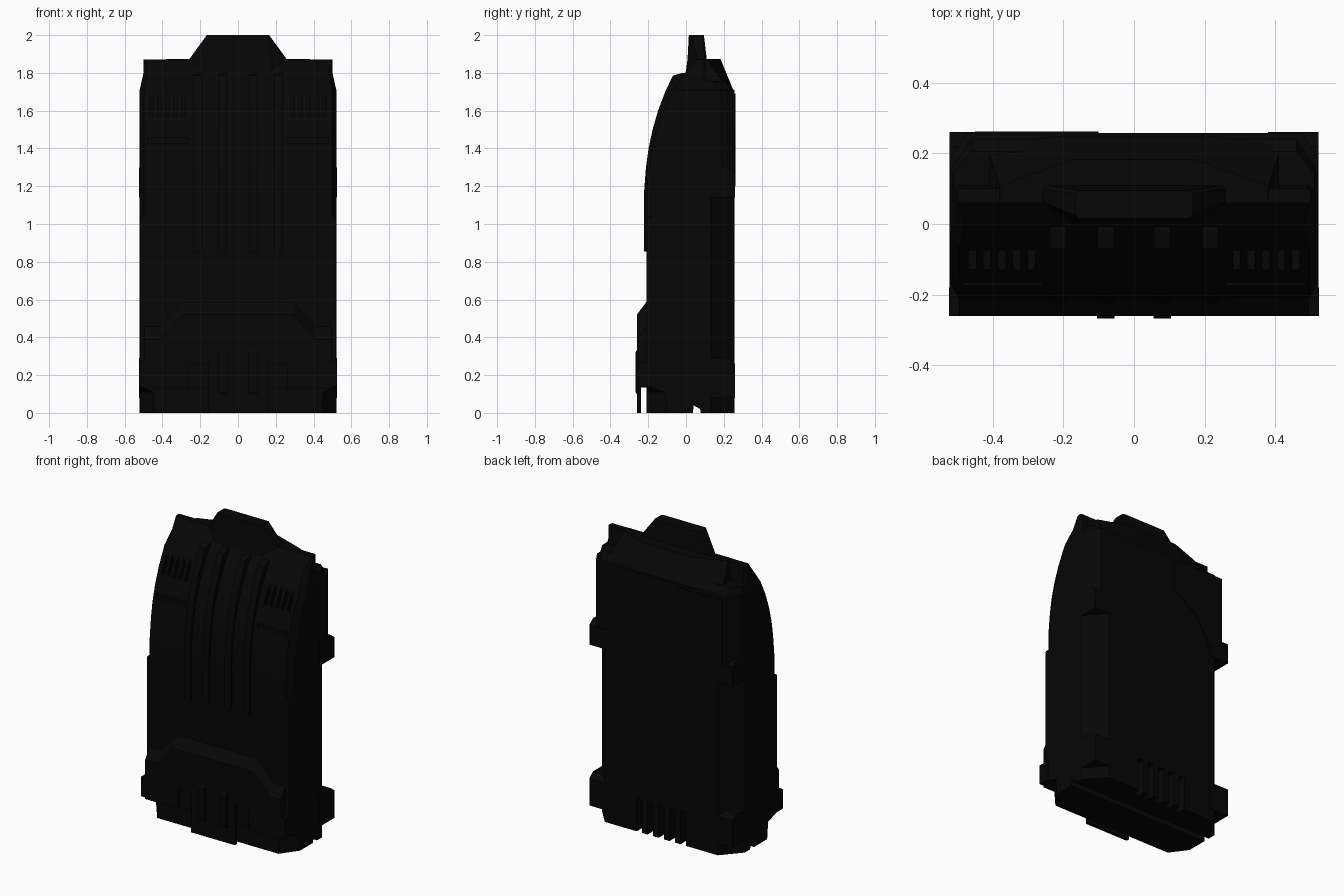
import bpy, bmesh, math

if "Cube" in bpy.data.objects:
    bpy.data.objects.remove(bpy.data.objects["Cube"])

mat = bpy.data.materials.new("matte black")
mat.diffuse_color = (0.0018, 0.0018, 0.0018, 1)
mat.use_nodes = True
mat.node_tree.nodes["Principled BSDF"].inputs["Base Color"].default_value = mat.diffuse_color


def finish(name, bm, smooth=False):
    bmesh.ops.recalc_face_normals(bm, faces=bm.faces)
    me = bpy.data.meshes.new(name)
    bm.to_mesh(me)
    bm.free()
    ob = bpy.data.objects.new(name, me)
    bpy.context.collection.objects.link(ob)
    me.materials.append(mat)
    if smooth:
        bpy.ops.object.select_all(action='DESELECT')
        ob.select_set(True)
        bpy.context.view_layer.objects.active = ob
        bpy.ops.object.shade_smooth_by_angle(angle=math.radians(20))
    return ob


def loft(name, levels, smooth=False):
    """Stack of chamfered plan outlines: z, half width, front, back, front chamfer xy, back chamfer xy."""
    bm = bmesh.new()
    rings = []
    for z, w, f, b, fx, fy, bx, by in levels:
        half = [(w - fx, f), (w, f + fy), (w, b - by), (w - bx, b)]
        pts = half + [(-x, y) for x, y in reversed(half)]
        rings.append([bm.verts.new((x, y, z)) for x, y in pts])
    for lo, hi in zip(rings, rings[1:]):
        for i in range(8):
            j = (i + 1) % 8
            bm.faces.new((lo[i], lo[j], hi[j], hi[i]))
    bm.faces.new(rings[0])
    bm.faces.new(rings[-1])
    return finish(name, bm, smooth)


def prism(name, pts, axis, lo, hi):
    """Extrude a 2D outline along x (points are y,z) or y (points are x,z)."""
    bm = bmesh.new()
    put = (lambda p, d: (d, p[0], p[1])) if axis == 'x' else (lambda p, d: (p[0], d, p[1]))
    a = [bm.verts.new(put(p, lo)) for p in pts]
    b = [bm.verts.new(put(p, hi)) for p in pts]
    bm.faces.new(a)
    bm.faces.new(b)
    for i in range(len(pts)):
        j = (i + 1) % len(pts)
        bm.faces.new((a[i], a[j], b[j], b[i]))
    return finish(name, bm)


def box(name, x0, x1, y0, y1, z0, z1):
    return prism(name, [(y0, z0), (y1, z0), (y1, z1), (y0, z1)], 'x', x0, x1)


FRONT = [(0, -.21), (.6, -.21), (.9, -.21), (1.17, -.21), (1.3, -.197), (1.4, -.181),
         (1.5, -.155), (1.6, -.118), (1.7, -.07), (1.8, -.007)]


def front_y(z):
    for (z0, y0), (z1, y1) in zip(FRONT, FRONT[1:]):
        if z <= z1:
            return y0 + (y1 - y0) * (z - z0) / (z1 - z0)
    return FRONT[-1][1]


# Main body with curved front, chamfered corners and a thin upright top edge
levels = []
for z, fx, fy in ((0, .08, .11), (.11, .07, .10), (.14, .004, .008), (.6, .004, .008),
                  (1.04, .004, .008)):
    levels.append((z, .522, front_y(z), .257, fx, fy, .11, .125))
levels.append((1.042, .522, -.21, .257, .025, .045, .11, .125))
levels.append((1.17, .522, -.21, .257, .025, .045, .11, .125))
for z in (1.172, 1.3, 1.4, 1.5, 1.6, 1.71):
    levels.append((z, .522, front_y(z), .257, .025, .045, .045, .075))
levels += [(1.712, .52, front_y(1.712), .24, .025, .045, .06, .09),
           (1.755, .51, front_y(1.755), .205, .022, .04, .05, .06),
           (1.757, .51, front_y(1.757), .11, .022, .04, .015, .02),
           (1.80, .50, -.007, .105, .02, .04, .01, .02),
           (1.872, .50, .06, .10, .005, .01, .005, .01)]
body = loft("body", levels, True)

# Raised top block and its rear ramp
loft("top_block", [(1.74, .26, -.01, .12, .09, .05, .01, .01),
                   (1.87, .26, .008, .11, .095, .055, .01, .01),
                   (2.0, .165, .015, .095, .01, .01, .01, .01)])
loft("rear_ramp", [(1.66, .42, .06, .257, .01, .01, .2, .01),
                   (1.71, .42, .06, .25, .01, .01, .22, .02),
                   (1.873, .38, .06, .183, .01, .01, .21, .075)])

# Curved ribs on the front, standing prouder towards the top
RIB = [(.855, -.222), (.9, -.222), (1.17, -.222), (1.3, -.212), (1.4, -.198), (1.5, -.177),
       (1.6, -.148), (1.7, -.11), (1.785, -.07)]
for x in (-.215, -.08, .08, .215):
    outer = [(y, z) for z, y in RIB] + [(-.02, 1.80), (.01, 1.8)]
    inner = [(front_y(z) + .03, z) for z, y in reversed(RIB)]
    prism("front_rib", outer + inner, 'x', x - .023, x + .023)

# Lower front cover: centre tongue with lower shoulders
prism("front_cover", [(-.495, .13), (-.26, .13), (-.26, .26), (-.16, .26), (-.16, 0),
                      (.16, 0), (.16, .26), (.26, .26), (.26, .13), (.495, .13), (.495, .39),
                      (.41, .39), (.29, .52), (-.29, .52), (-.41, .39), (-.495, .39)],
      'y', -.26, -.238)
prism("front_cover_backing", [(-.495, .135), (.495, .135), (.495, .39), (.41, .39), (.29, .52),
                              (-.29, .52), (-.41, .39), (-.495, .39)], 'y', -.24, -.2)
bm = bmesh.new()
low = [(-.495, .39), (-.41, .39), (-.29, .52), (.29, .52), (.41, .39), (.495, .39)]
rows = [[bm.verts.new((x, y, z + dz)) for x, z in low]
        for y, dz in ((-.26, 0), (-.208, .07), (-.208, 0))]
for r in range(3):
    for i in range(5):
        n = rows[(r + 1) % 3]
        bm.faces.new((rows[r][i], rows[r][i + 1], n[i + 1], n[i]))
for i in (0, 5):
    bm.faces.new([row[i] for row in rows])
finish("front_cover_slope", bm)
for x in (-.08, .08):
    prism("cover_bump", [(-.255, .09), (-.268, .11), (-.268, .32), (-.255, .34)],
          'x', x - .025, x + .025)

# Corner lugs at the rear and front
for s in (-1, 1):
    for z0, z1 in ((.08, .29), (1.14, 1.30)):
        x0, x1 = sorted((s * .38, s * .523))
        prism("rear_lug", [(.1, z0), (.26, z0), (.26, z1 - .03), (.22, z1), (.1, z1)], 'x', x0, x1)
    x0, x1 = sorted((s * .47, s * .524))
    box("front_lug", x0, x1, -.26, -.18, .14, .27)

# Raised access panel on the rear
prism("rear_panel", [(-.1, 1.69), (-.1, 1.5), (-.27, 1.38), (-.38, 1.2), (-.41, 1.2), (-.45, 1.3),
                     (-.45, 1.69)], 'y', .25, .262)

# Recesses: front vents, front slots, rear cooling slots, base groove
cuts = []
for s in (-1, 1):
    for i in range(5):
        x = s * (.29 + i * .042)
        cuts.append(box("vent_cutter", x - .01, x + .01, -.3, -.075, 1.57, 1.69))
    x0, x1 = sorted((s * .26, s * .48))
    cuts.append(box("slot_cutter", x0, x1, -.3, -.145, 1.425, 1.455))
for i in range(5):
    x = -.16 + i * .08
    cuts.append(box("rear_slot_cutter", x - .02, x + .02, .2, .3, -.1, .22))
cuts.append(prism("base_groove_cutter", [(.03, -.1), (.09, -.1), (.075, .02), (.04, .04)],
                  'x', -.6, .6))
bm = bmesh.new()
for c in cuts:
    bm.from_mesh(c.data)
    bpy.data.objects.remove(c)
cutter = finish("recess_cutter", bm)
cutter.hide_render = True
cutter.hide_viewport = True
mod = body.modifiers.new("recesses", 'BOOLEAN')
mod.operation = 'DIFFERENCE'
mod.solver = 'EXACT'
mod.object = cutter
